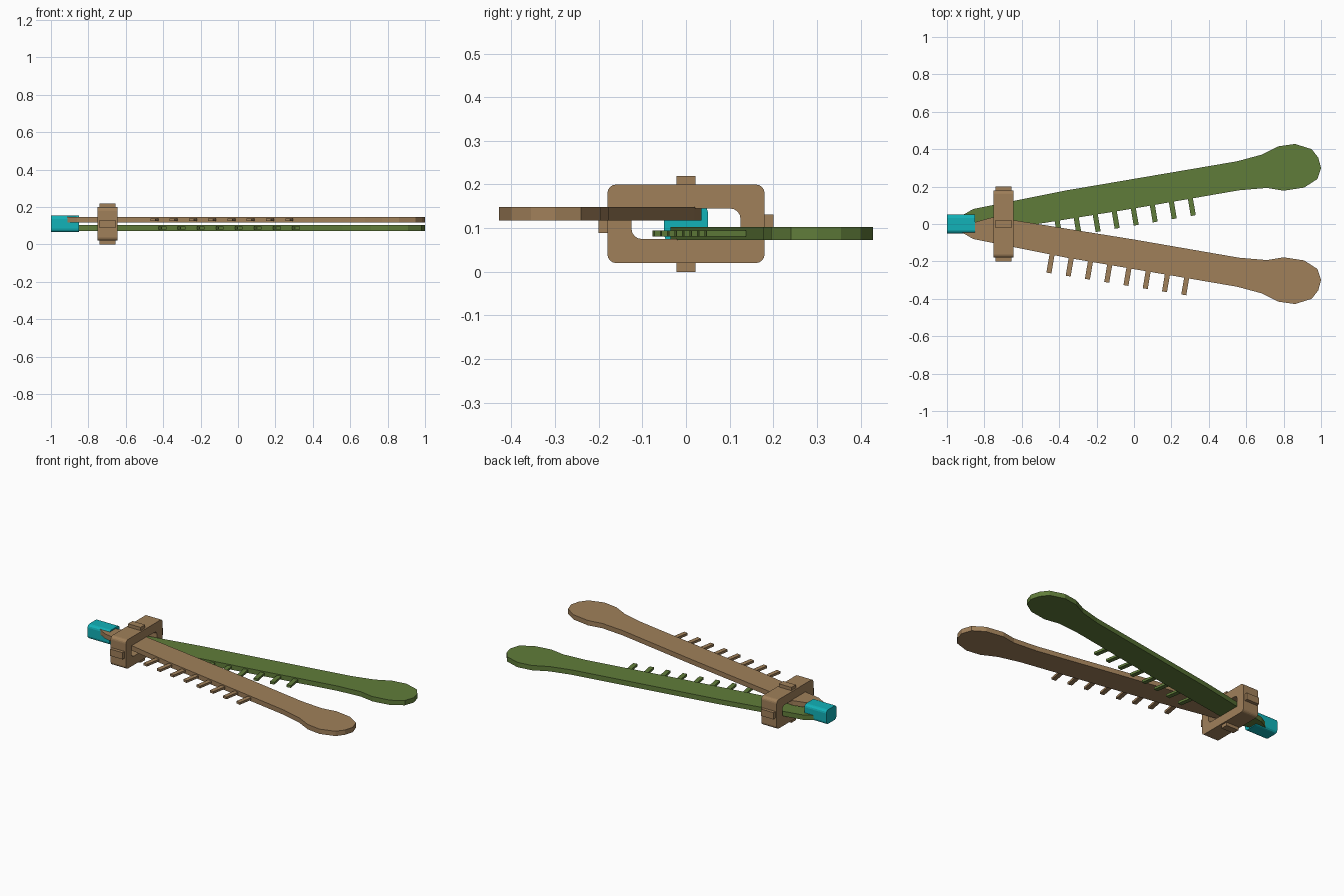
import bpy, bmesh, math
from mathutils import Matrix, Vector

if "Cube" in bpy.data.objects:
    bpy.data.objects.remove(bpy.data.objects["Cube"])


def material(name, rgb):
    m = bpy.data.materials.new(name)
    m.diffuse_color = (*rgb, 1)
    m.use_nodes = True
    m.node_tree.nodes["Principled BSDF"].inputs["Base Color"].default_value = m.diffuse_color
    return m


BROWN = material("tan brown", (0.352, 0.216, 0.102))
GREEN = material("olive green", (0.117, 0.202, 0.042))
TEAL = material("teal", (0.006, 0.445, 0.480))


def finish(name, bm, mat):
    bmesh.ops.recalc_face_normals(bm, faces=bm.faces)
    me = bpy.data.meshes.new(name)
    bm.to_mesh(me)
    bm.free()
    me.materials.append(mat)
    ob = bpy.data.objects.new(name, me)
    bpy.context.collection.objects.link(ob)
    return ob


def add_box(bm, centre, size, turn=0):
    mat = (Matrix.Translation(centre) @ Matrix.Rotation(turn, 4, 'Z')
           @ Matrix.Diagonal((*size, 1)))
    return bmesh.ops.create_cube(bm, size=1, matrix=mat)['verts']


def rounded_rect(w, h, r, steps=4):
    """Half sizes w, h; corner radius r; returns points around the outline."""
    pts = []
    for k, (sx, sy) in enumerate([(1, 1), (-1, 1), (-1, -1), (1, -1)]):
        for i in range(steps + 1):
            a = math.pi / 2 * (k + i / steps)
            pts.append((sx * (w - r) + r * math.cos(a), sy * (h - r) + r * math.sin(a)))
    return pts


# Flat arm outline with a rounded paddle end
ARM = [(-0.92, 0.045), (-0.86, 0.08), (-0.36, 0.18), (0.55, 0.335), (0.68, 0.37),
       (0.77, 0.415), (0.86, 0.428), (0.95, 0.40), (0.985, 0.355), (1.0, 0.30),
       (0.98, 0.24), (0.91, 0.195), (0.80, 0.178), (0.71, 0.193), (0.56, 0.18),
       (0, 0.083), (-0.64, -0.02), (-0.76, -0.035), (-0.85, -0.01)]


def arm(name, side, z0, z1, mat):
    bm = bmesh.new()
    f = bm.faces.new([bm.verts.new((x, side * y, z0)) for x, y in ARM])
    top = bmesh.ops.extrude_face_region(bm, geom=[f])['geom']
    bmesh.ops.translate(bm, vec=(0, 0, z1 - z0),
                        verts=[v for v in top if isinstance(v, bmesh.types.BMVert)])
    return finish(name, bm, mat)


def teeth(name, first, last, turn, z, mat):
    """Eight pegs whose tips run from first to last, leaning by turn."""
    bm = bmesh.new()
    back = Vector((-math.sin(turn), math.cos(turn)))
    for i in range(8):
        c = Vector(first).lerp(Vector(last), i / 7) + back * 0.06
        add_box(bm, (c.x, c.y, z), (0.027, 0.12, 0.014), turn)
    return finish(name, bm, mat)


LEAN = math.radians(9.7)
arm("lower_arm", 1, 0.073, 0.103, GREEN)
teeth("lower_arm_teeth", (-0.395, -0.075), (0.317, 0.045), LEAN, 0.088, GREEN)
arm("upper_arm", -1, 0.118, 0.148, BROWN)
teeth("upper_arm_teeth", (-0.455, -0.262), (0.266, -0.379), -LEAN, 0.133, BROWN)

# Sliding collar: rounded frame around both arms
bm = bmesh.new()
rings = []
for x in (-0.75, -0.645):
    for pts in (rounded_rect(0.18, 0.09, 0.02), rounded_rect(0.125, 0.035, 0.024)):
        rings.append([bm.verts.new((x, y, 0.11 + z)) for y, z in pts])
outer0, inner0, outer1, inner1 = rings
for a, b in ((outer0, inner0), (outer1, inner1), (outer0, outer1), (inner0, inner1)):
    n = len(a)
    for i in range(n):
        j = (i + 1) % n
        bm.faces.new((a[i], a[j], b[j], b[i]))
finish("collar", bm, BROWN)

# Grip tabs on the four sides of the collar
bm = bmesh.new()
for s in (-1, 1):
    add_box(bm, (-0.6975, 0, 0.11 + s * 0.0975), (0.086, 0.044, 0.025))
    add_box(bm, (-0.6975, s * 0.1875, 0.11), (0.086, 0.025, 0.042))
finish("collar_tabs", bm, BROWN)

# End cap holding the arms together, long edges rounded
bm = bmesh.new()
add_box(bm, (-0.925, 0, 0.111), (0.15, 0.1, 0.088))
long_edges = [e for e in bm.edges if abs(e.verts[0].co.x - e.verts[1].co.x) > 0.1]
bmesh.ops.bevel(bm, geom=long_edges, offset=0.018, segments=3, profile=0.5, affect='EDGES')
finish("end_cap", bm, TEAL)
